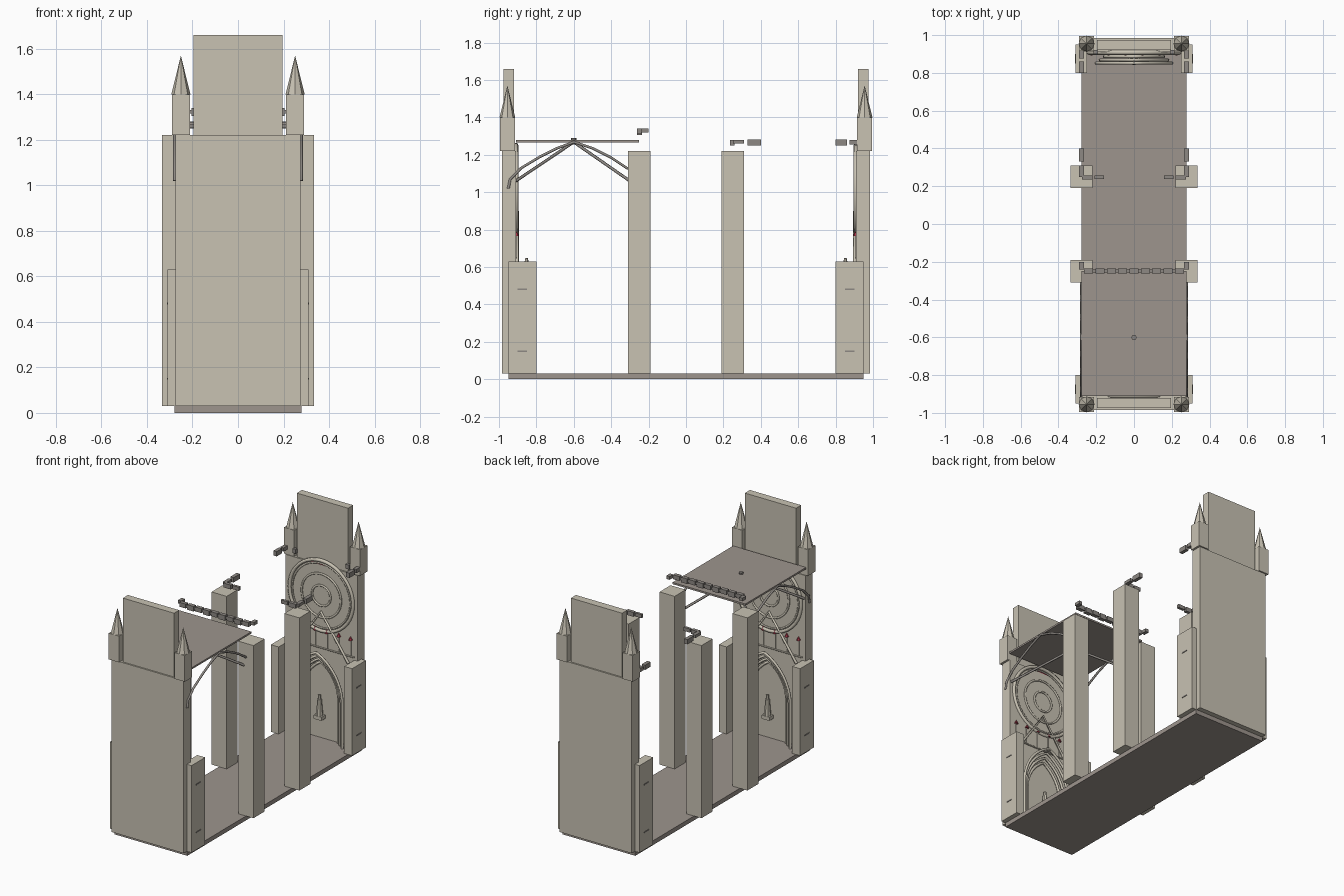
import bpy, bmesh, math
from mathutils import Matrix, Vector

cube = bpy.data.objects.get("Cube")
if cube:
    bpy.data.objects.remove(cube, do_unlink=True)


def material(name, rgb):
    m = bpy.data.materials.new(name)
    m.use_nodes = True
    m.diffuse_color = (*rgb, 1)
    m.node_tree.nodes["Principled BSDF"].inputs["Base Color"].default_value = (*rgb, 1)
    return m


STONE = material("pale stone", (0.58, 0.54, 0.45))
FLOOR = material("brown stone", (0.34, 0.30, 0.27))
TRIM = material("grey stone", (0.27, 0.25, 0.23))
RED = material("red glass", (0.40, 0.04, 0.07))


def finish(name, bm, mat):
    bmesh.ops.recalc_face_normals(bm, faces=bm.faces)
    me = bpy.data.meshes.new(name)
    bm.to_mesh(me)
    bm.free()
    me.materials.append(mat)
    ob = bpy.data.objects.new(name, me)
    bpy.context.collection.objects.link(ob)
    return ob


def box(name, x, y, z, mat=STONE):
    """Box from (low, high) pairs; order within a pair is free."""
    bm = bmesh.new()
    bmesh.ops.create_cube(bm, size=1)
    size = [abs(b - a) for a, b in (x, y, z)]
    mid = [(a + b) / 2 for a, b in (x, y, z)]
    bmesh.ops.transform(bm, matrix=Matrix.Translation(mid) @ Matrix.Diagonal((*size, 1)), verts=bm.verts)
    return finish(name, bm, mat)


def cone(name, at, r1, r2, depth, mat, sides=8, turn=Matrix()):
    """Cone or drum whose base centre is at the given point."""
    bm = bmesh.new()
    m = Matrix.Translation(at) @ turn @ Matrix.Translation((0, 0, depth / 2))
    bmesh.ops.create_cone(bm, cap_ends=True, segments=sides, radius1=r1, radius2=r2, depth=depth, matrix=m)
    return finish(name, bm, mat)


def rod(name, points, radius, mat=STONE, closed=False):
    """Moulding swept along a path."""
    cu = bpy.data.curves.new(name, 'CURVE')
    cu.dimensions = '3D'
    cu.bevel_depth = radius
    cu.bevel_resolution = 1
    cu.use_fill_caps = True
    sp = cu.splines.new('POLY')
    sp.points.add(len(points) - 1)
    for p, co in zip(sp.points, points):
        p.co = (*co, 1)
    sp.use_cyclic_u = closed
    tmp = bpy.data.objects.new("path", cu)
    bpy.context.collection.objects.link(tmp)
    me = bpy.data.meshes.new_from_object(tmp.evaluated_get(bpy.context.evaluated_depsgraph_get()))
    bpy.data.objects.remove(tmp, do_unlink=True)
    me.name = name
    me.materials.clear()
    me.materials.append(mat)
    ob = bpy.data.objects.new(name, me)
    bpy.context.collection.objects.link(ob)
    return ob


def circle(y, z, r, n=40):
    return [(r * math.cos(i * math.tau / n), y, z + r * math.sin(i * math.tau / n)) for i in range(n)]


def pointed_arch(w, spring, apex, n=8):
    """(across, height) points of a pointed arch."""
    h = apex - spring
    R = (w * w + h * h) / (2 * w)
    end = math.asin(min(1, h / R))
    half = [(w - R + R * math.cos(end * i / n), spring + R * math.sin(end * i / n)) for i in range(n + 1)]
    return half + [(-a, b) for a, b in reversed(half[:-1])]


box("floor", (-.278, .278), (-.95, .95), (0, .03), FLOOR)

ROSE_Z = 1.01
for s, end in ((-1, "front"), (1, "back")):
    # End wall and raised panel
    box(f"{end}_wall", (-.275, .275), (s * .91, s * .985), (.03, 1.22))
    box(f"{end}_upper_panel", (-.195, .195), (s * .92, s * .975), (1.22, 1.66))

    for m, side in ((-1, "right"), (1, "left")):
        tag = f"{end}_{side}"
        # Corner turret with spire
        box(f"{tag}_turret", (m * .212, m * .29), (s * .915, s * .995), (1.22, 1.40))
        cone(f"{tag}_spire", (m * .251, s * .955, 1.40), .042, 0, .17, STONE)
        # Corner buttress with narrow slits
        box(f"{tag}_buttress", (m * .25, m * .31), (s * .80, s * .95), (.03, .63))
        for z in (.15, .48):
            box(f"{tag}_slit", (m * .309, m * .313), (s * .85, s * .90), (z - .004, z + .004), TRIM)
        # Tall mid pier
        box(f"{tag}_pier", (m * .22, m * .335), (s * .19, s * .31), (.03, 1.22))

    # Rose window: glass behind, rings in front
    cone(f"{end}_rose_glass", (0, s * .917, ROSE_Z), .24, .24, .006, RED, 40,
         Matrix.Rotation(s * math.pi / 2, 4, 'X'))
    for r, t in ((.242, .012), (.222, .006), (.15, .007), (.07, .007)):
        rod(f"{end}_rose_ring", circle(s * .908, ROSE_Z, r), t, STONE, True)

    # Gable over the doorway
    rod(f"{end}_gable", [(-.21, s * .903, .60), (0, s * .903, .90), (.21, s * .903, .60)], .009)

    # Gallery with slim shafts and red flowers
    rod(f"{end}_gallery_ledge", [(-.25, s * .908, .65), (.25, s * .908, .65)], .005)
    for i in range(6):
        x = -.225 + .09 * i
        rod(f"{end}_gallery_shaft", [(x, s * .909, .65), (x, s * .909, .765)], .004)
        cone(f"{end}_red_flower", (x, s * .905, .765), .014, 0, .026, RED, 6)

    # Stepped doorway arches standing on shafts
    for i in range(4):
        w = .20 - .022 * i
        y = s * (.852 + .017 * i)
        arch = pointed_arch(w, .33, .64 - .028 * i)
        path = [(w, y, .03)] + [(a, y, b) for a, b in arch] + [(-w, y, .03)]
        rod(f"{end}_door_arch", path, .009)
    cone(f"{end}_door_finial", (0, s * .852, .625), .012, .006, .022, STONE)

    # Statue on its bracket
    box(f"{end}_statue_base", (-.03, .03), (s * .865, s * .91), (.17, .195))
    cone(f"{end}_statue_body", (0, s * .888, .195), .023, .014, .11, STONE)
    cone(f"{end}_statue_head", (0, s * .888, .305), .011, .009, .028, STONE)

# Vault panel, central boss, ribs
box("vault_panel", (-.278, .278), (-.91, -.25), (1.266, 1.278), FLOOR)
cone("vault_boss", (0, -.6, 1.255), .014, .014, .035, TRIM)
for m in (-1, 1):
    for y in (-.91, -.30):
        rod("diagonal_rib", [(m * .265, y, 1.06), (0, -.6, 1.268)], .008, TRIM)
    side_arch = [(-.95, 1.02), (-.94, 1.07), (-.88, 1.13), (-.78, 1.19), (-.69, 1.235), (-.6, 1.268),
                 (-.5, 1.235), (-.4, 1.185), (-.31, 1.125)]
    rod("side_rib", [(m * .277, y, z) for y, z in side_arch], .008, TRIM)

# Broken parapet across the vault edge
for i in range(9):
    x = -.24 + .06 * i
    box("parapet_block", (x - .024, x + .024), (-.262, -.235), (1.305 if i % 2 else 1.31, 1.34), TRIM)
box("parapet_rail", (-.265, .265), (-.256, -.241), (1.316, 1.33), TRIM)

# Loose parapet fragments along both sides: x, y, z ranges
fragments = [
    ((.265, .29), (-.24, -.20), (1.318, 1.34)),
    ((.22, .275), (.235, .258), (1.25, 1.28)),
    ((.16, .21), (.238, .256), (1.255, 1.28)),
    ((.265, .29), (.25, .31), (1.26, 1.28)),
    ((.265, .29), (.33, .40), (1.25, 1.283)),
    ((.265, .29), (.80, .86), (1.25, 1.283)),
    ((.265, .29), (.875, .915), (1.255, 1.28)),
    ((.19, .215), (.90, .92), (1.25, 1.28)),
]
for x, y, z in fragments:
    for m in (-1, 1):
        box("parapet_fragment", (m * x[0], m * x[1]), y, z, TRIM)
